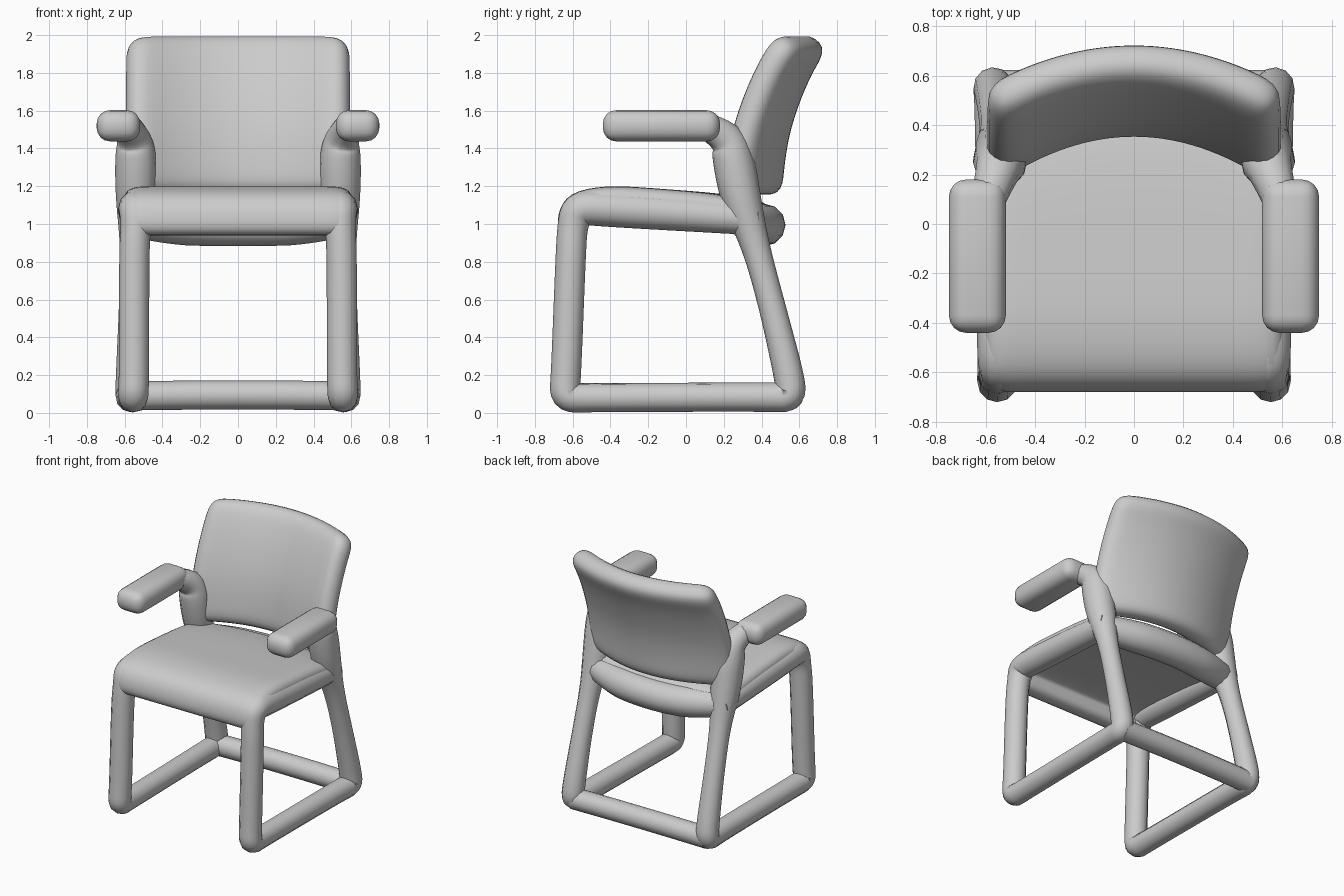
import bpy

if "Cube" in bpy.data.objects:
    bpy.data.objects.remove(bpy.data.objects["Cube"])


def smooth(obj):
    for p in obj.data.polygons:
        p.use_smooth = True


def tube(name, pts, radius=0.08):
    """Round tube along points (x, y, z[, radius factor]), with rounded bends."""
    cu = bpy.data.curves.new(name, 'CURVE')
    cu.dimensions = '3D'
    cu.bevel_depth = radius
    cu.bevel_resolution = 4
    cu.use_fill_caps = True
    sp = cu.splines.new('NURBS')
    sp.points.add(len(pts) - 1)
    for p, c in zip(sp.points, pts):
        p.co = (c[0], c[1], c[2], 1)
        p.radius = c[3] if len(c) > 3 else 1
    sp.order_u = 3
    sp.use_endpoint_u = True
    sp.resolution_u = 5
    obj = bpy.data.objects.new(name, cu)
    bpy.context.collection.objects.link(obj)
    bpy.ops.object.select_all(action='DESELECT')
    obj.select_set(True)
    bpy.context.view_layer.objects.active = obj
    bpy.ops.object.convert(target='MESH')
    obj = bpy.context.object
    smooth(obj)
    return obj


def cushion(name, profile, half_width, bow, thickness, columns=8):
    """Side profile (y, z) swept across x; bow(t) pulls the sides forward."""
    verts, faces = [], []
    n = columns + 1
    for j, (y, z) in enumerate(profile):
        t = j / (len(profile) - 1)
        for i in range(n):
            u = 2 * i / columns - 1
            verts.append((u * half_width, y - bow(t) * u * u, z))
    for j in range(len(profile) - 1):
        for i in range(columns):
            a = j * n + i
            faces.append((a, a + 1, a + n + 1, a + n))
    me = bpy.data.meshes.new(name)
    me.from_pydata(verts, [], faces)
    obj = bpy.data.objects.new(name, me)
    bpy.context.collection.objects.link(obj)
    smooth(obj)
    sol = obj.modifiers.new("thickness", 'SOLIDIFY')
    sol.thickness = thickness
    sol.offset = 0
    obj.modifiers.new("rounding", 'SUBSURF').levels = 2
    obj.modifiers["rounding"].render_levels = 2
    return obj


# Seat with front edge curled down, and the thick roll at its rear edge
cushion("seat",
        [(-0.61, 0.935), (-0.615, 1.04), (-0.585, 1.115), (-0.42, 1.135), (-0.25, 1.125),
         (-0.05, 1.11), (0.15, 1.095), (0.33, 1.07), (0.44, 1.04)],
        0.61, lambda t: 0.12 * max(0, (t - 0.6) / 0.4), 0.14)
tube("seat_rear_roll", [(-0.56, 0.30, 1.02, 0.8), (-0.35, 0.375, 1.0), (-0.12, 0.415, 0.995),
                        (0.12, 0.415, 0.995), (0.35, 0.375, 1.0), (0.56, 0.30, 1.02, 0.8)], 0.112)

# Backrest, bowed around the sitter and leaning back
cushion("backrest",
        [(0.43, 1.15), (0.44, 1.29), (0.46, 1.44), (0.495, 1.58), (0.55, 1.73),
         (0.61, 1.86), (0.69, 1.985)],
        0.59, lambda t: 0.2 - 0.03 * t, 0.165)

for s, side in ((-1, "left"), (1, "right")):
    # Seat rail, front leg, floor runner, rear leg and arm upright in one bent tube
    tube("side_frame_" + side, [
        (0.54 * s, 0.38, 1.02), (0.54 * s, 0.15, 1.045, 1.15), (0.54 * s, -0.4, 1.08, 1.2),
        (0.54 * s, -0.57, 1.09, 1.15), (0.54 * s, -0.6, 1.0, 1.0), (0.55 * s, -0.61, 0.85),
        (0.55 * s, -0.635, 0.2), (0.555 * s, -0.645, 0.08), (0.555 * s, -0.53, 0.08, 0.95),
        (0.565 * s, 0.44, 0.085, 0.97), (0.57 * s, 0.56, 0.08), (0.567 * s, 0.545, 0.2),
        (0.56 * s, 0.46, 0.55, 0.88), (0.55 * s, 0.37, 0.88, 0.9), (0.54 * s, 0.29, 1.13, 1.35),
        (0.54 * s, 0.25, 1.35, 1.4), (0.55 * s, 0.22, 1.47, 1.1), (0.59 * s, 0.1, 1.52, 0.9)])

    # Armrest: rounded bar
    bpy.ops.mesh.primitive_cube_add(size=1, location=(0.633 * s, -0.13, 1.52))
    arm = bpy.context.object
    arm.name = "armrest_" + side
    for v in arm.data.vertices:
        v.co.x *= 0.23
        v.co.y *= 0.62
        v.co.z *= 0.165
    bev = arm.modifiers.new("rounding", 'BEVEL')
    bev.width = 0.07
    bev.segments = 4
    smooth(arm)

# Rear floor bar between the runners
tube("rear_floor_bar", [(-0.57, 0.545, 0.09), (0, 0.55, 0.1), (0.57, 0.545, 0.09)], 0.077)
